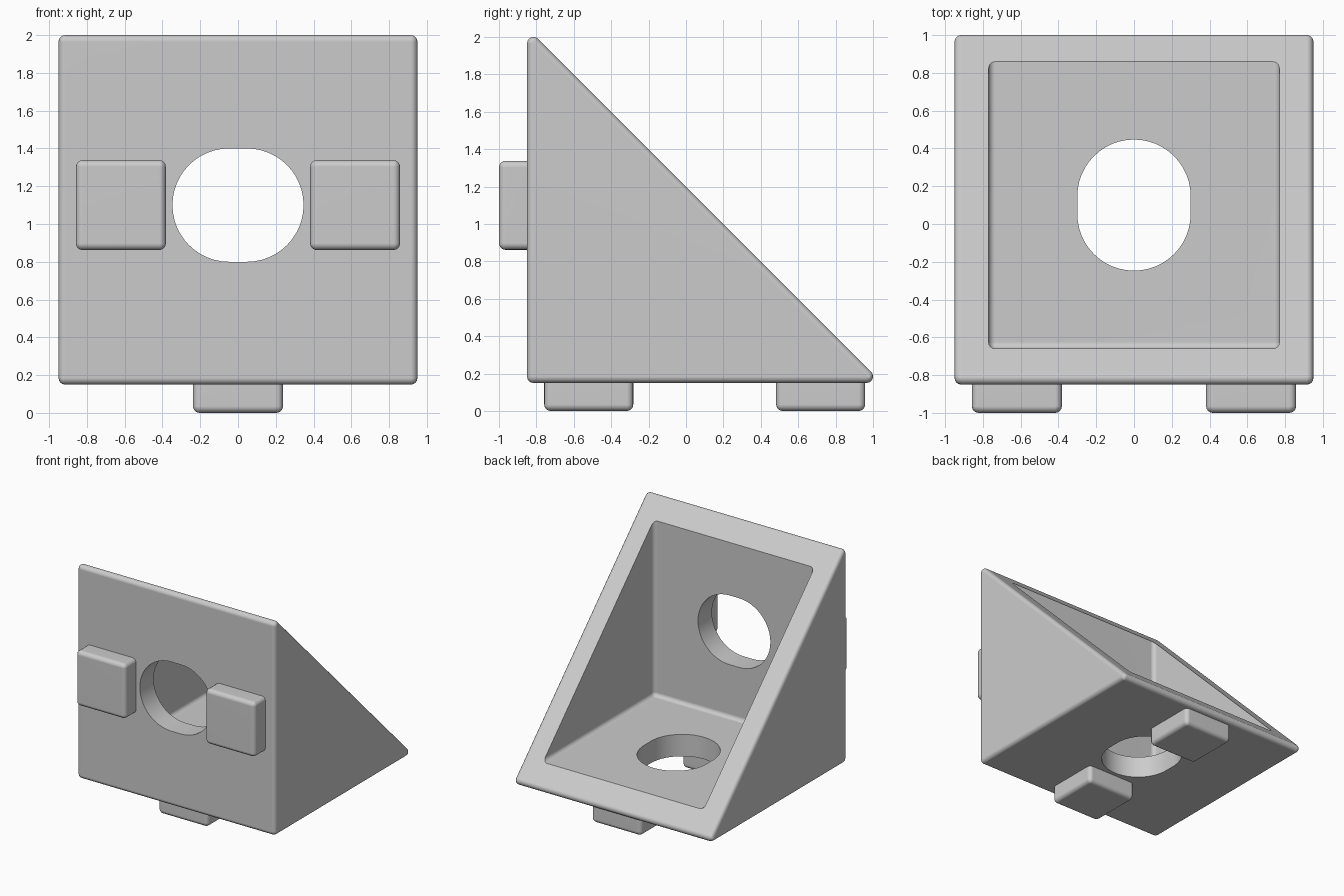
import bpy, bmesh, math
from mathutils import Matrix, Vector

old = bpy.data.objects.get("Cube")
if old:
    bpy.data.objects.remove(old, do_unlink=True)

grey = bpy.data.materials.new("light grey")
grey.use_nodes = True
GREY = (0.6, 0.6, 0.6, 1)
grey.diffuse_color = GREY
grey.node_tree.nodes["Principled BSDF"].inputs["Base Color"].default_value = GREY

R = 0.035  # edge rounding radius


def finish(bm, name):
    """Wrap the mesh in its convex hull and merge flat areas."""
    hull = bmesh.ops.convex_hull(bm, input=bm.verts[:])
    junk = {g for g in hull["geom_interior"] + hull["geom_unused"]
            if isinstance(g, bmesh.types.BMVert)}
    bmesh.ops.delete(bm, geom=list(junk), context='VERTS')
    bmesh.ops.dissolve_limit(bm, angle_limit=0.01, verts=bm.verts[:], edges=bm.edges[:])
    bmesh.ops.recalc_face_normals(bm, faces=bm.faces[:])
    mesh = bpy.data.meshes.new(name)
    bm.to_mesh(mesh)
    bm.free()
    mesh.materials.append(grey)
    obj = bpy.data.objects.new(name, mesh)
    bpy.context.collection.objects.link(obj)
    return obj


def rounded_solid(name, corners):
    """Convex solid with rounded edges, spanned by small spheres at its corners."""
    bm = bmesh.new()
    for c in corners:
        part = bmesh.new()
        bmesh.ops.create_uvsphere(part, u_segments=16, v_segments=8, radius=R,
                                  matrix=Matrix.Translation(c))
        tmp = bpy.data.meshes.new("tmp")
        part.to_mesh(tmp)
        part.free()
        bm.from_mesh(tmp)
        bpy.data.meshes.remove(tmp)
    return finish(bm, name)


def wedge(name, half_x, y, z, size):
    """Rounded right-angle prism whose square corner is at (y, z)."""
    pts = [(y + R, z + R), (y + size, z + R), (y + R, z + size)]
    return rounded_solid(name, [Vector((s * (half_x - R), a, b))
                                for s in (-1, 1) for a, b in pts])


def block(name, centre, half):
    return rounded_solid(name, [
        Vector(centre) + Vector([s * (h - R) for s, h in zip((i, j, k), half)])
        for i in (-1, 1) for j in (-1, 1) for k in (-1, 1)])


def slot(name, centre, turn, shift):
    """Cutter for an oblong hole, made of two offset cylinders."""
    bm = bmesh.new()
    for s in (-1, 1):
        bmesh.ops.create_cone(bm, cap_ends=True, segments=48, radius1=0.3, radius2=0.3,
                              depth=0.4, matrix=Matrix.Translation(
                                  Vector(centre) + s * Vector(shift)) @ turn)
    return finish(bm, name)


def activate(obj):
    bpy.ops.object.select_all(action='DESELECT')
    obj.select_set(True)
    bpy.context.view_layer.objects.active = obj


def cut(obj, cutter):
    mod = obj.modifiers.new("cut", 'BOOLEAN')
    mod.operation = 'DIFFERENCE'
    mod.solver = 'EXACT'
    mod.object = cutter
    activate(obj)
    bpy.ops.object.modifier_apply(modifier=mod.name)
    bpy.data.objects.remove(cutter, do_unlink=True)


def smooth(obj):
    activate(obj)
    bpy.ops.object.shade_smooth_by_angle(angle=math.radians(35))
    mod = obj.modifiers.new("flat normals", 'WEIGHTED_NORMAL')
    mod.keep_sharp = True


# Hollow wedge body, open along the slope
bracket = wedge("bracket_body", 0.95, -0.85, 0.15, 1.815)
cut(bracket, wedge("cavity_cutter", 0.77, -0.66, 0.34, 2.2))

# Oblong bolt holes through the front wall and the floor
cut(bracket, slot("front_hole_cutter", (0, -0.76, 1.1),
                  Matrix.Rotation(math.pi / 2, 4, 'X'), (0.047, 0, 0)))
cut(bracket, slot("floor_hole_cutter", (0, 0.1, 0.25), Matrix.Identity(4), (0, 0.047, 0)))
smooth(bracket)

# Locating pegs: a pair on the front, a pair underneath, sunk slightly into the walls
H = 0.238
for side, s in (("left", 1), ("right", -1)):
    smooth(block(f"front_peg_{side}", (s * 0.62, -0.9, 1.1), (H, 0.1, H)))
for place, s in (("front", -1), ("back", 1)):
    smooth(block(f"bottom_peg_{place}", (0, 0.1 + s * 0.62, 0.1), (H, H, 0.1)))
